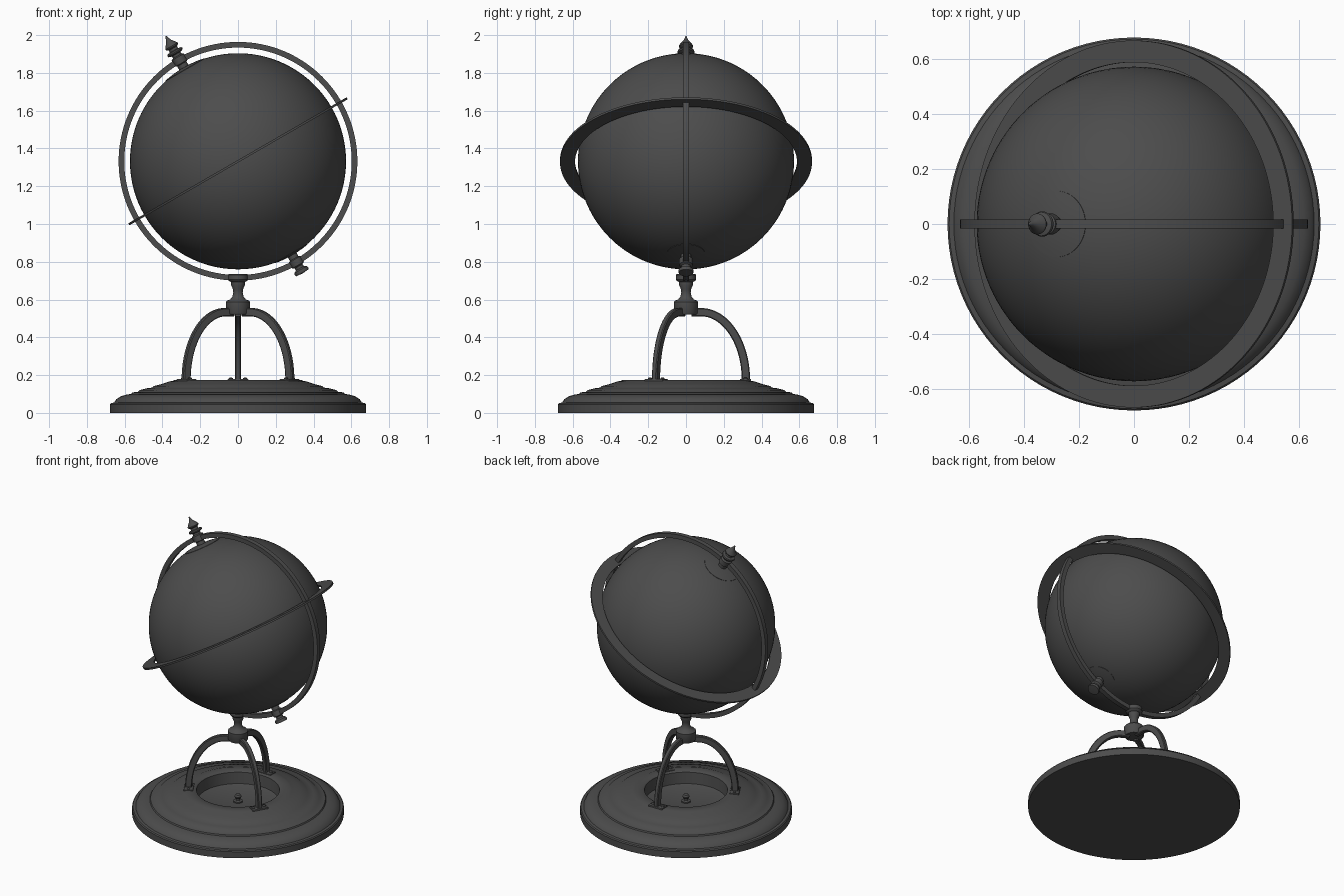
import bpy, bmesh, math
from mathutils import Matrix, Vector

if "Cube" in bpy.data.objects:
    bpy.data.objects.remove(bpy.data.objects["Cube"])

CENTRE = Vector((0, 0, 1.332))
TILT = Matrix.Translation(CENTRE) @ Matrix.Rotation(math.radians(-30), 4, 'Y')
FLIP = TILT @ Matrix.Rotation(math.pi, 4, 'X')
DARK = bpy.data.materials.new("dark_metal")
DARK.diffuse_color = (0.073, 0.073, 0.073, 1)
DARK.use_nodes = True
DARK.node_tree.nodes["Principled BSDF"].inputs["Base Color"].default_value = DARK.diffuse_color


def finish(name, bm, angle=35):
    bmesh.ops.remove_doubles(bm, verts=bm.verts, dist=1e-5)
    bmesh.ops.recalc_face_normals(bm, faces=bm.faces)
    me = bpy.data.meshes.new(name)
    bm.to_mesh(me)
    bm.free()
    me.materials.append(DARK)
    ob = bpy.data.objects.new(name, me)
    bpy.context.collection.objects.link(ob)
    bpy.ops.object.select_all(action='DESELECT')
    ob.select_set(True)
    bpy.context.view_layer.objects.active = ob
    bpy.ops.object.shade_smooth_by_angle(angle=math.radians(angle))
    return ob


def lathe(name, profile, matrix=Matrix(), steps=48, closed=False):
    """Spin a (radius, height) profile round local z."""
    bm = bmesh.new()
    vs = [bm.verts.new((r, 0, z)) for r, z in profile]
    es = [bm.edges.new(p) for p in zip(vs, vs[1:])]
    if closed:
        es.append(bm.edges.new((vs[-1], vs[0])))
    bmesh.ops.spin(bm, geom=vs + es, cent=(0, 0, 0), axis=(0, 0, 1),
                   angle=2 * math.pi, steps=steps, use_merge=True)
    bmesh.ops.transform(bm, matrix=matrix, verts=bm.verts)
    return finish(name, bm)


def ring(name, inner, outer, half, matrix):
    prof = [(inner, -half), (outer, -half), (outer, half), (inner, half)]
    return lathe(name, prof, matrix, 128, True)


def box(name, size, matrix, bevel):
    bm = bmesh.new()
    bmesh.ops.create_cube(bm, size=1, matrix=Matrix.Diagonal((*size, 1)))
    bmesh.ops.bevel(bm, geom=bm.edges[:], offset=bevel, segments=2,
                    affect='EDGES', profile=0.5)
    bmesh.ops.transform(bm, matrix=matrix, verts=bm.verts)
    return finish(name, bm)


def pole_cap(name, radius, matrix):
    """Thin shell lying on the globe round a pole."""
    angles = [i * math.asin(radius / 0.574) / 6 for i in range(7)]
    prof = [(0.574 * math.sin(a), 0.574 * math.cos(a)) for a in angles]
    prof.append((prof[-1][0], prof[-1][1] - 0.008))
    lathe(name, prof, matrix)


# globe ball and thin pole caps
bm = bmesh.new()
bmesh.ops.create_uvsphere(bm, u_segments=96, v_segments=48, radius=0.572, matrix=TILT)
finish("globe", bm)
pole_cap("north_pole_cap", 0.12, TILT)
pole_cap("south_pole_cap", 0.1, FLIP)

# meridian ring (upright) and equatorial ring (tilted)
ring("meridian_ring", 0.602, 0.632, 0.016,
     Matrix.Translation(CENTRE) @ Matrix.Rotation(math.pi / 2, 4, 'X'))
ring("equator_ring", 0.588, 0.667, 0.006, TILT)

# finial at the north pole
lathe("finial", [(0, 0.56), (0.028, 0.56), (0.028, 0.595), (0.038, 0.6), (0.038, 0.637),
                 (0.026, 0.643), (0.026, 0.655), (0.043, 0.66), (0.046, 0.667), (0.043, 0.674),
                 (0.026, 0.678), (0.024, 0.69), (0.036, 0.697), (0.038, 0.704), (0.03, 0.716),
                 (0.016, 0.733), (0.008, 0.75), (0.004, 0.763), (0, 0.768)], TILT, 32)
# pivot knob at the south pole
lathe("pivot_knob", [(0, 0.56), (0.026, 0.56), (0.026, 0.595), (0.036, 0.6), (0.036, 0.635),
                     (0.024, 0.642), (0.024, 0.655), (0.038, 0.663), (0.041, 0.672),
                     (0.038, 0.682), (0, 0.685)], FLIP, 32)

# stem: cup, neck and leg hub
lathe("stem", [(0, 0.735), (0.048, 0.735), (0.053, 0.73), (0.053, 0.705), (0.048, 0.698),
               (0.036, 0.692), (0.036, 0.675), (0.027, 0.655), (0.025, 0.635), (0.03, 0.615),
               (0.042, 0.6), (0.058, 0.594), (0.064, 0.588), (0.064, 0.53), (0.058, 0.521),
               (0, 0.52)])

# three arched legs with foot plates and bolts
path = [(0.08 + 0.237 * math.cos(a), 0.175 + 0.358 * math.sin(a))
        for a in [i * math.pi / 56 for i in range(29)]]
path.append((0.03, 0.533))
for i in range(3):
    turn = Matrix.Rotation(math.radians(90 + 120 * i), 4, 'Z')
    bm = bmesh.new()
    loops = []
    for k, p in enumerate(path):
        a, b = path[max(k - 1, 0)], path[min(k + 1, len(path) - 1)]
        t = Vector((b[0] - a[0], b[1] - a[1])).normalized()
        section = [(-0.022, -0.010), (-0.017, -0.015), (0.017, -0.015), (0.022, -0.010),
                   (0.022, 0.010), (0.017, 0.015), (-0.017, 0.015), (-0.022, 0.010)]
        loops.append([bm.verts.new((p[0] + t.y * o, w, p[1] - t.x * o)) for o, w in section])
    for la, lb in zip(loops, loops[1:]):
        for j in range(8):
            bm.faces.new((la[j], la[j - 1], lb[j - 1], lb[j]))
    bm.faces.new(loops[0])
    bm.faces.new(loops[-1])
    bmesh.ops.transform(bm, matrix=turn, verts=bm.verts)
    finish(f"leg_{i + 1}", bm)
    box(f"foot_plate_{i + 1}", (0.06, 0.11, 0.018),
        turn @ Matrix.Translation((0.315, 0, 0.171)), 0.004)
    for side in (-1, 1):
        lathe(f"foot_bolt_{i + 1}_{side}", [(0.011, 0.178), (0.011, 0.183), (0.006, 0.187), (0, 0.188)],
              turn @ Matrix.Translation((0.315, 0.038 * side, 0)), 12)

# stepped round base with a sunken centre
lathe("base", [(0, 0), (0.678, 0), (0.678, 0.045), (0.672, 0.052), (0.655, 0.055),
               (0.645, 0.072), (0.62, 0.088), (0.59, 0.097), (0.565, 0.1), (0.56, 0.108),
               (0.53, 0.112), (0.52, 0.121), (0.485, 0.13), (0.455, 0.134), (0.445, 0.142),
               (0.4, 0.154), (0.365, 0.166), (0.345, 0.17), (0.335, 0.174), (0.275, 0.174),
               (0.266, 0.168), (0.26, 0.09), (0.25, 0.085), (0, 0.085)], steps=96)
# knob in the sunken centre
lathe("centre_knob", [(0.03, 0.084), (0.03, 0.093), (0.014, 0.097), (0.012, 0.108),
                      (0.02, 0.114), (0.022, 0.124), (0.015, 0.135), (0, 0.139)], steps=24)
